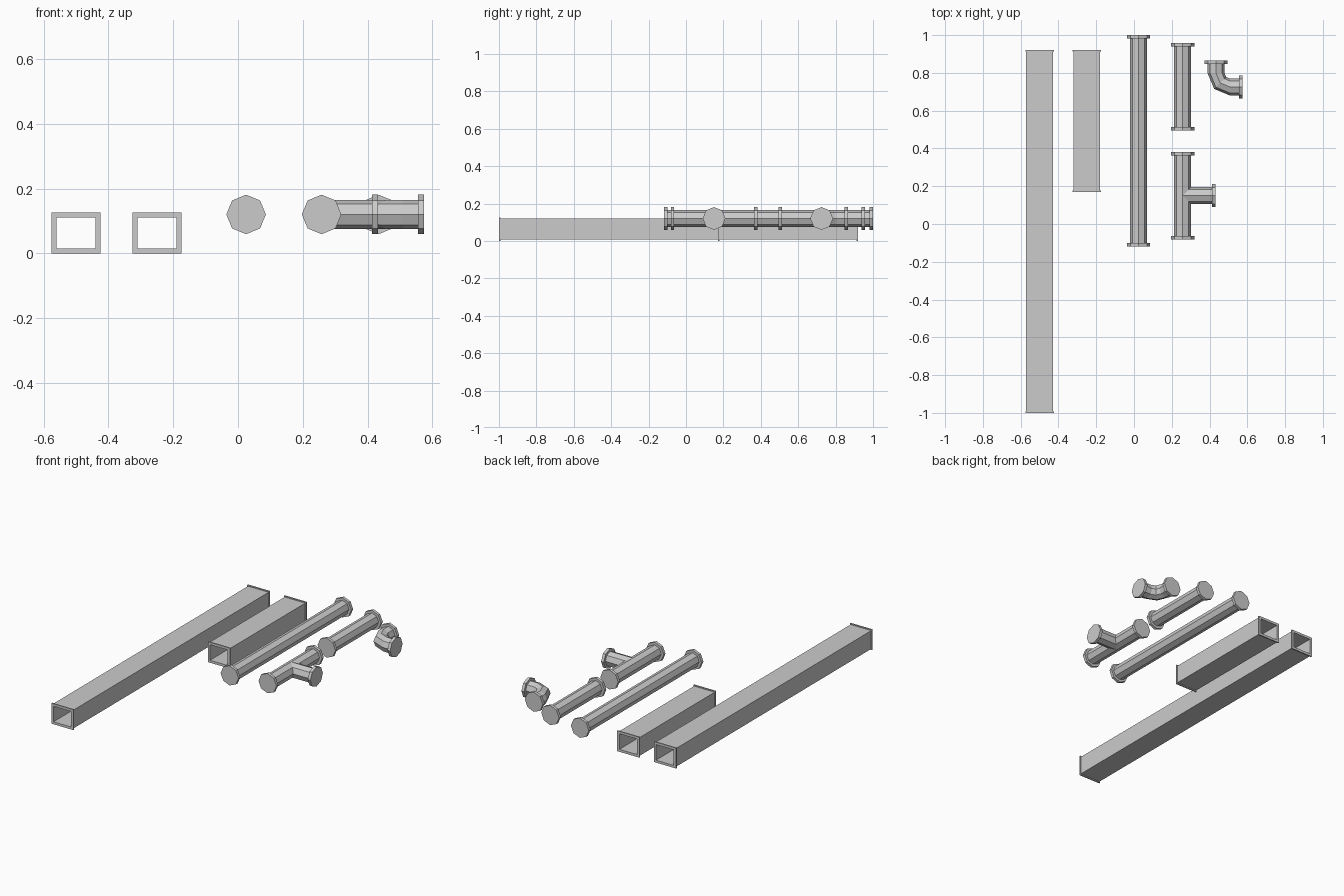
import bpy, bmesh
from math import sin, cos, pi

if "Cube" in bpy.data.objects:
    bpy.data.objects.remove(bpy.data.objects["Cube"])

SIDES = 8
AXIS_Z = 0.12          # height of all pipe centre lines
R, RF = 0.045, 0.061   # pipe and flange radius
FL = 0.018             # pipe flange thickness


def make_object(name, rings, closed=False, cap_start=True, cap_end=True):
    """Skin a list of vertex rings into one flat shaded mesh."""
    bm = bmesh.new()
    loops = [[bm.verts.new(p) for p in ring] for ring in rings]
    n = len(loops[0])
    pairs = list(zip(loops, loops[1:]))
    if closed:
        pairs.append((loops[-1], loops[0]))
    for a, b in pairs:
        for i in range(n):
            j = (i + 1) % n
            bm.faces.new((a[i], a[j], b[j], b[i]))
    if not closed:
        if cap_start:
            bm.faces.new(loops[0])
        if cap_end:
            bm.faces.new(loops[-1])
    bmesh.ops.recalc_face_normals(bm, faces=bm.faces)
    mesh = bpy.data.meshes.new(name)
    bm.to_mesh(mesh)
    bm.free()
    obj = bpy.data.objects.new(name, mesh)
    bpy.context.collection.objects.link(obj)
    return obj


def pipe_ring(x, y, heading, radius):
    """Octagon across a pipe that runs along heading in the ground plane."""
    ring = []
    for i in range(SIDES):
        a = 2 * pi * i / SIDES
        side = radius * cos(a)
        ring.append((x - sin(heading) * side, y + cos(heading) * side,
                     AXIS_Z + radius * sin(a)))
    return ring


def flange_rings(x, y, heading, at_start):
    """Rings of an end flange; (x, y) is the outer end of the pipe."""
    d = FL if at_start else -FL
    ix, iy = x + cos(heading) * d, y + sin(heading) * d
    rings = [pipe_ring(x, y, heading, RF), pipe_ring(ix, iy, heading, RF),
             pipe_ring(ix, iy, heading, R)]
    return rings if at_start else rings[::-1]


def straight_pipe(name, x, y0, y1):
    return make_object(name, flange_rings(x, y0, pi / 2, True)
                       + flange_rings(x, y1, pi / 2, False))


def duct(name, x, y0, y1):
    """Open rectangular duct with a thin flange at both ends."""
    t, zc = 0.008, 0.063
    inner, body, flange = (0.121, 0.096), (0.141, 0.113), (0.151, 0.126)
    profile = [(y0, inner), (y0, flange), (y0 + t, flange), (y0 + t, body),
               (y1 - t, body), (y1 - t, flange), (y1, flange), (y1, inner)]
    rings = [[(x + sx * w / 2, y, zc + sz * h / 2)
              for sx, sz in ((-1, -1), (1, -1), (1, 1), (-1, 1))]
             for y, (w, h) in profile]
    return make_object(name, rings, closed=True)


# Rectangular ducts
duct("long_duct", -0.5, -1.0, 0.92)
duct("short_duct", -0.25, 0.17, 0.92)

# Straight pipes
straight_pipe("long_pipe", 0.025, -0.118, 1.0)
straight_pipe("short_pipe", 0.258, 0.495, 0.957)

# Tee: main run plus a branch mitred onto its side
tee_x, tee_y = 0.258, 0.15
straight_pipe("tee_main", tee_x, tee_y - 0.231, tee_y + 0.231)
mitre = [(tee_x + abs(y - tee_y), y, z)
         for _, y, z in pipe_ring(tee_x, tee_y, 0, R)]
make_object("tee_branch", [mitre] + flange_rings(0.432, tee_y, 0, False),
            cap_start=False)

# Elbow: quarter bend in two segments
ex, ey, bend = 0.434, 0.725, 0.075
elbow = flange_rings(ex, ey + 0.14, -pi / 2, True)
for k in range(3):
    a = pi + k * pi / 4
    elbow.append(pipe_ring(ex + bend + bend * cos(a), ey + bend + bend * sin(a),
                           a + pi / 2 - 2 * pi, R))
elbow += flange_rings(ex + 0.14, ey, 0, False)
make_object("elbow_pipe", elbow)
